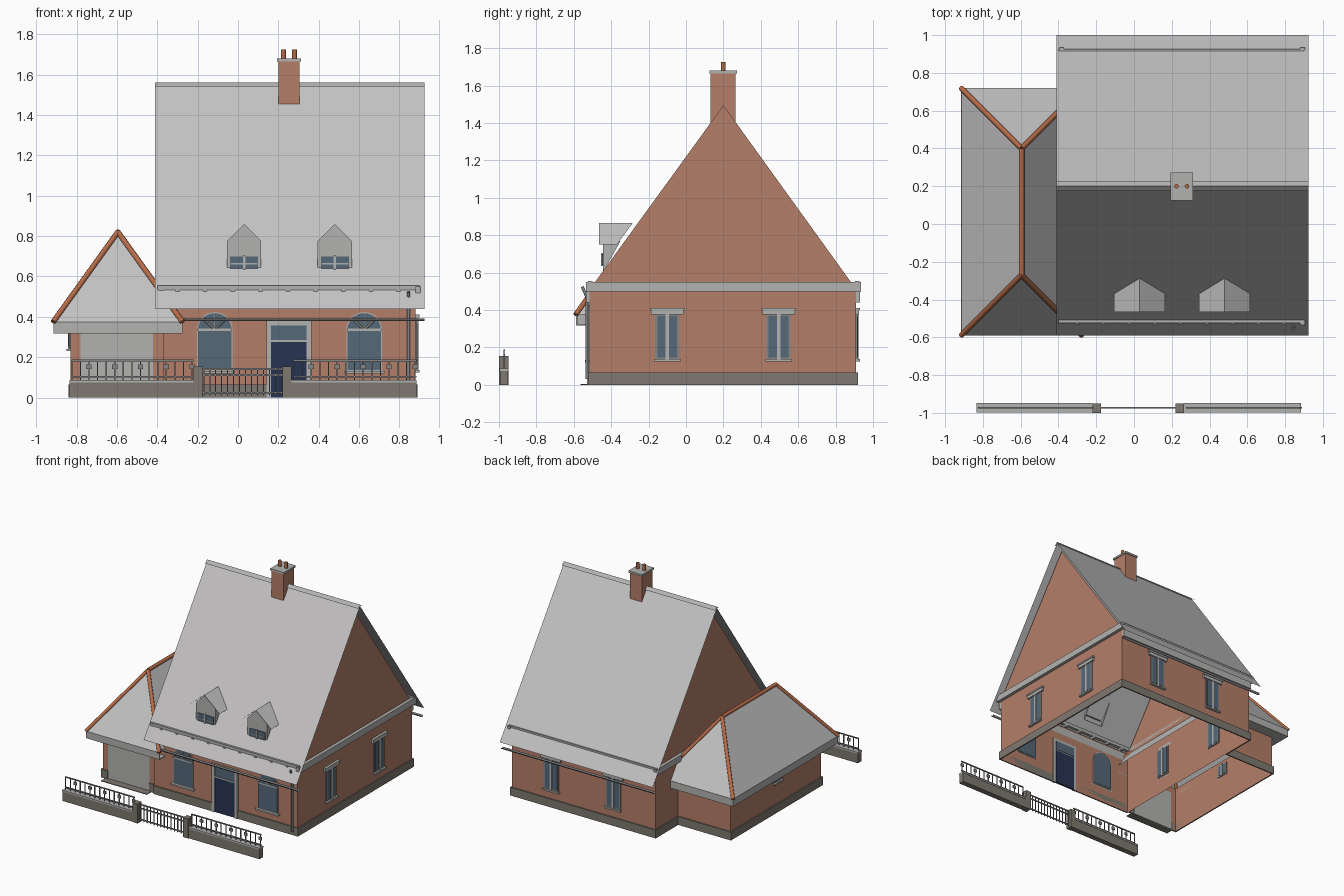
import bpy, bmesh, math
from mathutils import Vector, Matrix

if "Cube" in bpy.data.objects:
    bpy.data.objects.remove(bpy.data.objects["Cube"])


def material(name, r, g, b):
    m = bpy.data.materials.new(name)
    m.use_nodes = True
    m.diffuse_color = (r, g, b, 1)
    m.node_tree.nodes["Principled BSDF"].inputs["Base Color"].default_value = (r, g, b, 1)
    return m


BRICK = material("brick", .46, .21, .14)
ROOF = material("roof_grey", .55, .54, .54)
STONE = material("plinth_stone", .21, .19, .16)
TRIM = material("pale_trim", .45, .45, .44)
GLASS = material("blue_glass", .09, .14, .19)
NAVY = material("navy_paint", .021, .034, .085)
TILE = material("terracotta", .47, .15, .065)
METAL = material("grey_metal", .24, .24, .24)
I = Matrix.Identity(4)


def finish(name, bm, mat, M=I):
    me = bpy.data.meshes.new(name)
    bm.to_mesh(me)
    bm.free()
    me.materials.append(mat)
    ob = bpy.data.objects.new(name, me)
    ob.matrix_world = M
    bpy.context.collection.objects.link(ob)
    return ob


def boxes(name, mat, spans, M=I):
    """Each span is (x0, x1, y0, y1, z0, z1)."""
    bm = bmesh.new()
    for a, b, c, d, e, f in spans:
        T = Matrix.Translation(((a + b) / 2, (c + d) / 2, (e + f) / 2))
        bmesh.ops.create_cube(bm, size=1, matrix=T @ Matrix.Diagonal((b - a, d - c, f - e, 1)))
    return finish(name, bm, mat, M)


def sheet(name, mat, faces):
    bm = bmesh.new()
    for f in faces:
        bm.faces.new([bm.verts.new(p) for p in f])
    bmesh.ops.remove_doubles(bm, verts=bm.verts, dist=1e-5)
    return finish(name, bm, mat)


def bars(name, mat, segments, r, sides=8, M=I):
    """Round bars between pairs of points."""
    bm = bmesh.new()
    for p, q in segments:
        p, q = Vector(p), Vector(q)
        T = Matrix.Translation((p + q) / 2) @ (q - p).to_track_quat('Z', 'Y').to_matrix().to_4x4()
        bmesh.ops.create_cone(bm, cap_ends=True, segments=sides, radius1=r, radius2=r,
                              depth=(q - p).length, matrix=T)
    return finish(name, bm, mat, M)


def on_wall(x, y, side):
    """Local x runs along the wall, local -y points outward."""
    turn = {"front": 0, "right": 90, "back": 180, "left": -90}[side]
    return Matrix.Translation((x, y, 0)) @ Matrix.Rotation(math.radians(turn), 4, 'Z')


# Main house walls: hollow gabled shell
X0, X1, Y0, Y1, YR = -.37, .88, -.515, .91, .2
gable = [(Y0, 0), (Y0, .51), (YR, 1.495), (Y1, .51), (Y1, 0)]
sheet("main_walls", BRICK, [
    [(X1, y, z) for y, z in reversed(gable)],
    [(X0, y, z) for y, z in gable],
    [(X0, Y0, 0), (X1, Y0, 0), (X1, Y0, .51), (X0, Y0, .51)],
    [(X1, Y1, 0), (X0, Y1, 0), (X0, Y1, .51), (X1, Y1, .51)]])
boxes("main_plinth", STONE, [
    (X0, .14, Y0 - .01, Y0, 0, .065), (.365, X1 + .01, Y0 - .01, Y0, 0, .065),
    (X0 - .01, X1 + .01, Y1, Y1 + .01, 0, .065),
    (X1, X1 + .01, Y0, Y1, 0, .065), (X0 - .01, X0, .63, Y1, 0, .065)])
boxes("cornice", TRIM, [
    (X1, X1 + .025, Y0 - .02, Y1 + .025, .5, .55),
    (X0 - .025, X0, Y0 - .01, Y1 + .025, .5, .55),
    (X0, X1, Y0 - .02, Y0, .44, .5), (X0, X1, Y1, Y1 + .02, .44, .5)])

# Main roof: two thin slopes, ridge cap, gutters and snow guards
RX0, RX1 = -.41, .925
sheet("main_roof", ROOF, [
    [(RX0, -.59, .44), (RX1, -.59, .44), (RX1, YR, 1.55), (RX0, YR, 1.55)],
    [(RX1, 1, .44), (RX0, 1, .44), (RX0, YR, 1.55), (RX1, YR, 1.55)]])
sheet("ridge_cap", TRIM, [
    [(RX0, YR - .025, 1.54), (RX1, YR - .025, 1.54), (RX1, YR, 1.562), (RX0, YR, 1.562)],
    [(RX1, YR + .025, 1.54), (RX0, YR + .025, 1.54), (RX0, YR, 1.562), (RX1, YR, 1.562)]])
for name, y in (("front", -.565), ("back", .975)):
    arc = [(y + .012 * math.cos(a), .392 + .012 * math.sin(a))
           for a in (math.pi * (1 + k / 6) for k in range(7))]
    sheet(name + "_gutter", METAL, [
        [(RX0, *p), (RX1, *p), (RX1, *q), (RX0, *q)] for p, q in zip(arc, arc[1:])])
for name, y in (("front", -.512), ("back", .915)):
    boxes(name + "_snow_guard", TRIM, [(-.4, .9, y - .012, y + .012, .53, .555)] + [
        (x - .01, x + .01, y - .017, y + .012, .512, .535)
        for x in [-.3 + .137 * k for k in range(9)]])
bars("downpipe", METAL, [((.845, -.53, .03), (.845, -.53, .47)),
                         ((.845, -.53, .47), (.845, -.555, .525))], .008)

# Chimney
boxes("chimney", BRICK, [(.2, .305, .132, .265, 1.38, 1.665)])
boxes("chimney_cap", TRIM, [(.193, .312, .125, .273, 1.665, 1.68)])
bars("chimney_pots", TILE, [((x, YR, 1.68), (x, YR, 1.725)) for x in (.225, .28)], .012, 12)


# Dormers
def dormer(name, cx):
    w, h, yf, ze, zr = .055, .135, -.465, .73, .865
    sheet(name + "_roof", ROOF, [
        [(cx - h, yf, ze + .02), (cx, yf, zr), (cx, -.285, zr), (cx - h, -.37, ze + .02)][::-1],
        [(cx + h, yf, ze + .02), (cx, yf, zr), (cx, -.285, zr), (cx + h, -.37, ze + .02)]])
    w = .085
    sheet(name + "_walls", TRIM, [
        [(cx - w, -.445, .6), (cx + w, -.445, .6), (cx + w, -.445, .775),
         (cx, -.445, .86), (cx - w, -.445, .775)],
        [(cx + w, -.445, .6), (cx + w, -.35, .77), (cx + w, -.445, .775)],
        [(cx - w, -.445, .6), (cx - w, -.445, .775), (cx - w, -.35, .77)]])
    boxes(name + "_window", GLASS, [(cx - .07, cx + .07, -.45, -.442, .64, .7)])
    boxes(name + "_mullions", TRIM, [(cx - .006, cx + .006, -.455, -.445, .635, .705),
                                     (cx - .07, cx + .07, -.453, -.445, .66, .666)])


dormer("right_dormer", .03)
dormer("left_dormer", .48)


# Sash windows on the side and back walls
def sash_window(name, M, w=.065, z0=.135, z1=.375, lintel=True):
    boxes(name + "_frame", METAL, [(-w, w, -.006, .006, z0, z1)], M)
    boxes(name + "_glass", GLASS, [(-w + .012, w - .012, -.009, .009, z0 + .012, z1 - .008)], M)
    boxes(name + "_trim", TRIM, [(-.009, .009, -.013, .011, z0, z1),
                                 (-w - .006, w + .006, -.02, 0, z0 - .01, z0 + .002)], M)
    if lintel:
        boxes(name + "_lintel", TRIM, [(-w - .022, w + .022, -.015, 0, z1, z1 + .025),
                                       (-w - .027, w + .027, -.02, 0, z1 + .025, z1 + .036)], M)


for k, y in enumerate((-.1, .495)):
    sash_window(f"right_side_window_{k}", on_wall(X1, y, "right"))
    sash_window(f"left_side_window_{k}", on_wall(X0, y, "left"))
for k, x in enumerate((-.005, .535)):
    sash_window(f"back_window_{k}", on_wall(x, Y1, "back"))
sash_window("garage_window", on_wall(-.83, .05, "left"), .05, .24, .34, False)


# Arched front windows
def arch_plate(name, mat, r, z0, zs, d, M):
    bm = bmesh.new()
    pts = [(-r, z0), (r, z0)] + [(r * math.cos(a), zs + r * math.sin(a))
                                 for a in (math.pi * k / 16 for k in range(17))]
    f = bm.faces.new([bm.verts.new((x, -d, z)) for x, z in pts])
    new = bmesh.ops.extrude_face_region(bm, geom=[f])["geom"]
    bmesh.ops.translate(bm, vec=(0, 2 * d, 0), verts=[v for v in new if isinstance(v, bmesh.types.BMVert)])
    bmesh.ops.remove_doubles(bm, verts=bm.verts, dist=1e-5)
    bmesh.ops.recalc_face_normals(bm, faces=bm.faces)
    finish(name, bm, mat, M)


for side, x in (("right", -.115), ("left", .625)):
    M = on_wall(x, Y0, "front")
    name = side + "_arched_window"
    arch_plate(name + "_frame", TRIM, .0885, .13, .335, .005, M)
    arch_plate(name + "_glass", GLASS, .083, .137, .335, .008, M)
    boxes(name + "_bars", TRIM, [(-.085, .085, -.013, 0, .33, .342),
                                 (-.1, .1, -.025, 0, .12, .132)], M)
    rays = [math.radians(a) for a in (45, 90, 135)]
    bars(name + "_fan", TRIM, [((0, -.008, .335), (.084 * math.cos(a), -.008, .335 + .084 * math.sin(a)))
                               for a in rays], .005, 6, M)

# Front door with transom light
M = on_wall(.2525, Y0, "front")
boxes("door_frame", TRIM, [(-.112, -.088, -.015, .004, 0, .375), (.088, .112, -.015, .004, 0, .375),
                           (-.112, .112, -.015, .004, .358, .38), (-.09, .09, -.013, .004, .275, .285)], M)
boxes("front_door", NAVY, [(-.088, .088, -.008, .008, 0, .275)], M)
boxes("door_transom", GLASS, [(-.088, .088, -.008, .008, .285, .358)], M)

# Garage walls, plinth and door
GX, GY0, GY1 = -.83, -.5, .63
path = [(X0, GY1), (GX, GY1), (GX, GY0), (X0, GY0)]
sheet("garage_walls", BRICK, [[(*p, 0), (*q, 0), (*q, .37), (*p, .37)] for p, q in zip(path, path[1:])])
boxes("garage_plinth", STONE, [
    (GX - .01, GX, GY0 - .01, GY1 + .01, 0, .065), (GX, X0, GY1, GY1 + .01, 0, .065),
    (GX, -.78, GY0 - .01, GY0, 0, .065), (-.42, X0, GY0 - .01, GY0, 0, .065)])
boxes("garage_door", TRIM, [(-.78, -.42, GY0 - .005, GY0 + .005, 0, .32)])
boxes("garage_threshold", STONE, [(-.8, -.4, -.565, GY0, 0, .005)])

# Garage hipped roof with fascia and terracotta ridge tiles
A, B, C, D = (-.915, -.59, .375), (-.275, -.59, .375), (-.275, .72, .375), (-.915, .72, .375)
S, N = (-.595, -.27, .82), (-.595, .4, .82)
sheet("garage_roof", ROOF, [[A, B, S], [B, C, N, S], [C, D, N], [D, A, S, N]])
boxes("garage_fascia", TRIM, [
    (-.915, -.905, -.585, .72, .318, .376), (-.915, -.275, -.587, -.577, .318, .376),
    (-.915, X0, .71, .72, .318, .376)])
boxes("garage_soffit", TRIM, [
    (-.91, GX, -.58, .715, .318, .323), (GX, X0, GY1, .715, .318, .323),
    (GX, -.275, -.58, Y0, .318, .323)])
bars("ridge_tiles", TILE, [(S, N), (S, A), (S, B), (N, C), (N, D)], .014, 8)

# Garden wall with piers, railings and gate
YF = -.973
runs = ((-.835, -.22), (.265, .885))
boxes("garden_wall", STONE, [(a, b, YF - .022, YF + .022, 0, .075) for a, b in runs])
boxes("wall_coping", TRIM, [(a, b, YF - .025, YF + .025, .075, .087) for a, b in runs])
boxes("gate_piers", STONE, [(x, x + .045, -1, -.95, 0, .153) for x in (-.22, .22)])
rail = []
for a, b in runs:
    rail += [(a + .01, b, YF - .004, YF + .004, z, z + .008) for z in (.1, .18)]
    n = round((b - a) / .0447)
    for k in range(n + 1):
        x = a + .012 + (b - a - .02) * k / n
        rail.append((x - .003, x + .003, YF - .003, YF + .003, .087, .185))
        if k % 3 == 2:
            rail.append((x - .013, x + .013, YF - .004, YF + .004, .142, .165))
boxes("railings", METAL, rail)
gate = [(-.175, .22, YF - .004, YF + .004, z, z + .008) for z in (.02, .108, .138)]
for k in range(14):
    x = -.17 + .385 * k / 13
    gate.append((x - .003, x + .003, YF - .003, YF + .003, .01, .145))
boxes("gate", METAL, gate)

for ob in bpy.data.objects:
    if ob.name.startswith(("chimney_pots", "downpipe", "ridge_tiles")):
        for p in ob.data.polygons:
            p.use_smooth = len(p.vertices) == 4
